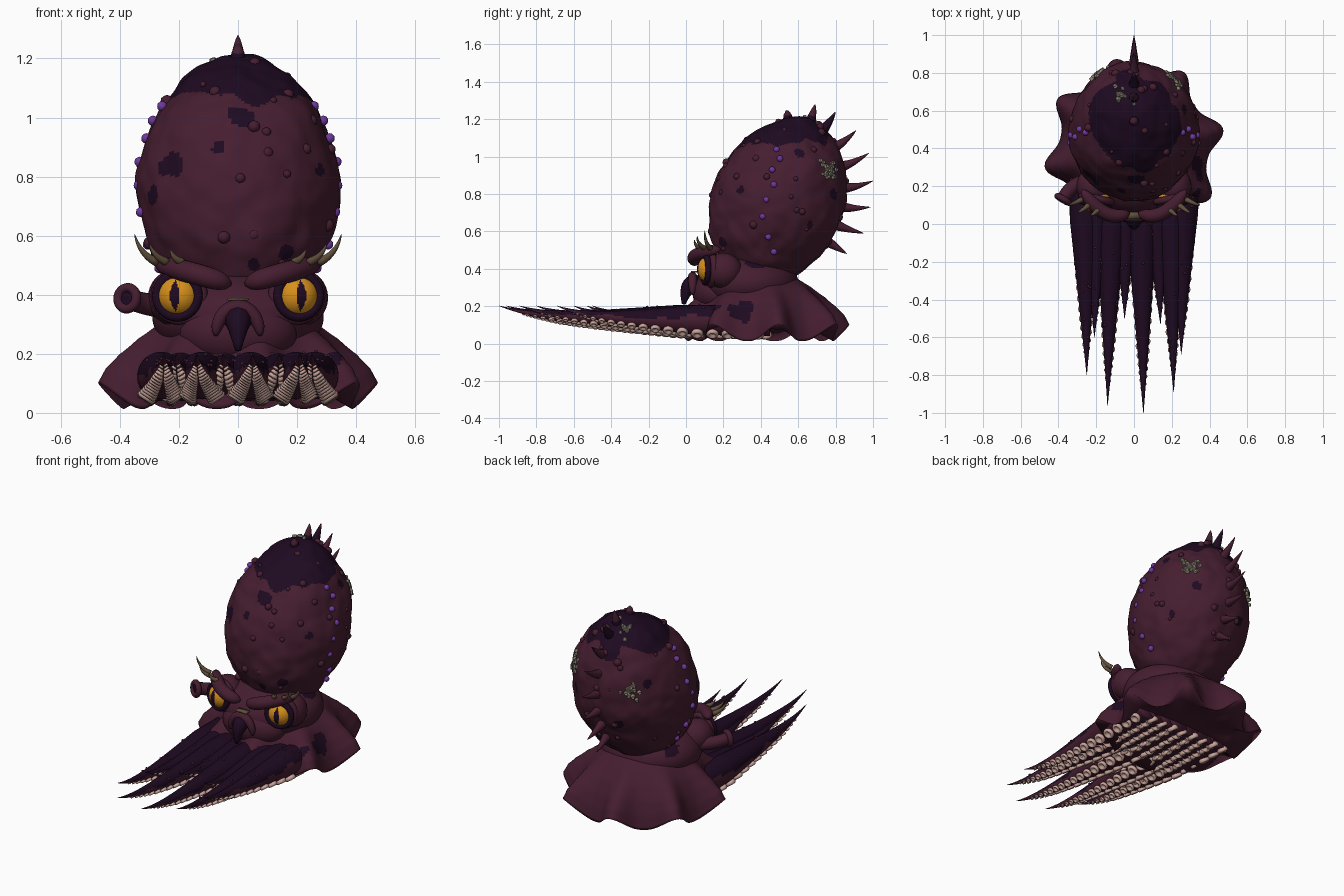
import bpy, bmesh, math, random
from mathutils import Vector, Matrix, noise

random.seed(4)
V = Vector
X, Y, Z = V((1, 0, 0)), V((0, 1, 0)), V((0, 0, 1))
if "Cube" in bpy.data.objects:
    bpy.data.objects.remove(bpy.data.objects["Cube"])


def material(name, rgb):
    m = bpy.data.materials.new(name)
    m.use_nodes = True
    m.diffuse_color = (*rgb, 1)
    b = m.node_tree.nodes["Principled BSDF"]
    b.inputs["Base Color"].default_value = (*rgb, 1)
    b.inputs["Roughness"].default_value = 0.7
    return m


SKIN = material("maroon skin", (0.06, 0.0125, 0.029))
DARK = material("dark purple skin", (0.013, 0.003, 0.015))
AMBER = material("amber eye", (0.68, 0.28, 0.012))
PINK = material("pale sucker", (0.6, 0.38, 0.335))
HORN = material("tan horn", (0.12, 0.08, 0.045))
GLOW = material("violet stud", (0.16, 0.04, 0.34))
SHELL = material("grey barnacle", (0.22, 0.21, 0.15))


def make(name, bm, mats, rule=None):
    """Finish a mesh; rule(face) chooses the material slot."""
    bmesh.ops.remove_doubles(bm, verts=bm.verts, dist=1e-5)
    bmesh.ops.recalc_face_normals(bm, faces=bm.faces)
    bm.normal_update()
    for f in bm.faces:
        f.smooth = True
        if rule:
            f.material_index = int(rule(f))
    me = bpy.data.meshes.new(name)
    bm.to_mesh(me)
    bm.free()
    for m in mats:
        me.materials.append(m)
    bpy.context.collection.objects.link(bpy.data.objects.new(name, me))


def at(p, n, s=1):
    return Matrix.Translation(p) @ V(n).to_track_quat("Z", "Y").to_matrix().to_4x4() @ Matrix.Scale(s, 4)


def ball(bm, c, radii, seg=24, rings=16):
    m = Matrix.Translation(c) @ Matrix.Diagonal((*radii, 1))
    bmesh.ops.create_uvsphere(bm, u_segments=seg, v_segments=rings, radius=1, matrix=m)


def bump(bm, c, r):
    bmesh.ops.create_icosphere(bm, subdivisions=2, radius=r, matrix=Matrix.Translation(c))


def skin_rings(bm, rings):
    for a, b in zip(rings, rings[1:]):
        for i in range(len(a)):
            j = (i + 1) % len(a)
            bm.faces.new((a[i], a[j], b[j], b[i]))


def lathe(bm, profile, matrix, n=12):
    skin_rings(bm, [[bm.verts.new(matrix @ V((r * math.cos(a), r * math.sin(a), z)))
                     for a in (math.tau * i / n for i in range(n))] for r, z in profile])


def ring(bm, p, n, major, minor):
    prof = [(major + minor * math.cos(a), minor * math.sin(a)) for a in (math.tau * i / 12 for i in range(13))]
    lathe(bm, prof, at(p, n), 32)


def frame(path, t, up):
    tan = (path(t + 0.01) - path(t - 0.01)).normalized()
    side = tan.cross(up).normalized()
    return side, side.cross(tan)


def tube(bm, path, radius, up=Z, n=12, sides=12):
    rings = []
    for k in range(n + 1):
        t = k / n
        s, u = frame(path, t, up)
        rings.append([bm.verts.new(path(t) + radius(t) * (s * math.cos(a) + u * math.sin(a)))
                      for a in (math.tau * i / sides for i in range(sides))])
    skin_rings(bm, rings)
    bm.faces.new(rings[0])
    bm.faces.new(rings[-1])


def bez(a, b, c):
    a, b, c = V(a), V(b), V(c)
    return lambda t: a * (1 - t) ** 2 + b * 2 * t * (1 - t) + c * t * t


def taper(r):
    return lambda t: r * (1 - t) ** 0.8 + 0.001


def capsule(r):
    return lambda t: r * max(0.05, 1 - abs(2 * t - 1) ** 4) ** 0.5


def spotted(f, spots):
    c = f.calc_center_median()
    return any((c - V(p)).length < r * (1 + 0.5 * noise.noise(c * 16)) for p, r in spots)


# Mantle: a tilted egg with helpers to find its surface
C, RAD = V((0, 0.495, 0.77)), V((0.342, 0.352, 0.465))
TILT = Matrix.Rotation(math.radians(-24), 3, "X")


def on_mantle(p):
    q = TILT.inverted() @ (V(p) - C)
    q = V([a / b for a, b in zip(q, RAD)]).normalized()
    n = TILT @ V([a / b for a, b in zip(q, RAD)])
    slim = 1 - 0.14 * max(0, q.z) ** 2
    return C + TILT @ V((q.x * RAD.x * slim, q.y * RAD.y * slim, q.z * RAD.z)), n.normalized()


def mantle_side(y, z, s):
    q = TILT.inverted() @ (V((0, y, z)) - C)
    x = RAD.x * max(0.02, 1 - (q.y / RAD.y) ** 2 - (q.z / RAD.z) ** 2) ** 0.5
    return on_mantle((s * x, y, z))


bm = bmesh.new()
ball(bm, (0, 0, 0), (1, 1, 1), 180, 130)
for v in bm.verts:
    p, n = on_mantle(C + TILT @ V([a * b for a, b in zip(v.co, RAD)]))
    v.co = p + n * (0.014 * noise.noise(p * 7) + 0.006 * noise.noise(p * 16))
spots = [(on_mantle(p)[0], r) for p, r in [
    ((0.02, 0.24, 0.99), 0.045), ((-0.07, 0.17, 0.9), 0.026), ((-0.22, 0.25, 0.84), 0.05),
    ((0.15, 0.22, 0.56), 0.03), ((0.04, 0.22, 0.55), 0.027), ((-0.28, 0.3, 0.74), 0.03),
    ((0.3, 0.27, 0.82), 0.028), ((0.26, 0.6, 1.0), 0.03), ((0.2, 0.8, 0.8), 0.032),
    ((-0.25, 0.72, 0.9), 0.03), ((0.3, 0.68, 0.62), 0.025), ((-0.12, 0.82, 0.66), 0.03)]]


def mantle_rule(f):
    c = f.calc_center_median()
    return c.z > 1.075 + 0.07 * noise.noise(c * 10) or spotted(f, spots)


make("mantle", bm, [SKIN, DARK], mantle_rule)

# Warts, violet studs and barnacles on the mantle
bm = bmesh.new()
for i in range(50):
    d = V((random.gauss(0, 1), random.gauss(0, 1), random.gauss(0, 1)))
    p, n = on_mantle(C + d)
    r = random.uniform(0.01, 0.024)
    bump(bm, p - n * r * 0.3, r)
make("mantle_warts", bm, [SKIN])

bm = bmesh.new()
for s in (-1, 1):
    for y, z in [(0.48, 1.04), (0.5, 0.99), (0.46, 0.93), (0.47, 0.85),
                 (0.43, 0.77), (0.41, 0.68), (0.44, 0.57), (0.47, 0.49)]:
        bump(bm, mantle_side(y, z, s)[0], 0.0175)
make("violet_studs", bm, [GLOW])

bm = bmesh.new()
for c, count in [((0.22, 0.77, 0.93), 26), ((-0.1, 0.7, 1.2), 8), ((-0.17, 0.76, 0.86), 16), ((-0.04, 0.64, 1.2), 4)]:
    for i in range(count):
        p, n = on_mantle(V(c) + V([random.gauss(0, 0.026) for k in range(3)]))
        lathe(bm, [(1, -0.5), (0.7, 1), (0.5, 1), (0.4, 0.6), (0, 0.6)], at(p, n, random.uniform(0.01, 0.016)), 8)
make("barnacles", bm, [SHELL])

# Row of spikes down the back
bm = bmesh.new()
for y, z in [(0.53, 1.24), (0.69, 1.28), (0.8, 1.24), (0.91, 1.14), (0.98, 1.02),
             (1.0, 0.87), (0.985, 0.73), (0.95, 0.59), (0.86, 0.48)]:
    p, n = on_mantle((0, y, z - 0.02))
    tip = V((0, y, z))
    tube(bm, bez(p - n * 0.02, p + n * 0.04, tip), taper(0.029), X, 6, 10)
make("back_spikes", bm, [SKIN, DARK], lambda f: 1.12 < f.calc_center_median().z < 1.22)

# Head and muzzle
bm = bmesh.new()
ball(bm, (0, 0.33, 0.325), (0.29, 0.27, 0.165), 80, 50)
ball(bm, (0, 0.165, 0.27), (0.2, 0.13, 0.12), 32, 20)
for s in (-1, 1):
    ball(bm, (s * 0.215, 0.2, 0.39), (0.09, 0.1, 0.095))
make("head", bm, [SKIN, DARK], lambda f: spotted(f, [
    ((0.23, 0.37, 0.43), 0.045), ((-0.23, 0.45, 0.41), 0.045)]))


# Fluted web skirt with a closed underside
def dense(profile, k=5):
    out = [V(a).lerp(V(b), i / k) for a, b in zip(profile, profile[1:]) for i in range(k)]
    return [tuple(p) for p in out] + [profile[-1]]


bm = bmesh.new()
lathe(bm, dense([(0.14, 0.385), (0.2, 0.345), (0.26, 0.305), (0.325, 0.245), (0.375, 0.18), (0.41, 0.115), (0.43, 0.05)])
      + [(0.3, 0.075), (0.15, 0.085), (0, 0.09)], Matrix.Identity(4), 160)
for v in bm.verts:
    a = 8 * (math.atan2(v.co.y, v.co.x) - math.radians(12))
    wave = math.cos(a) + 0.18 * math.cos(2 * a)
    k = max(0, min(1, (math.hypot(v.co.x, v.co.y) - 0.2) / 0.23))
    v.co.x *= 1 + 0.105 * wave * k
    v.co.y *= 1 + 0.105 * wave * k
    v.co.z += 0.045 * wave * k ** 4
    v.co.y += 0.4
make("web_skirt", bm, [SKIN, DARK], lambda f: spotted(f, [
    ((0.36, 0.3, 0.18), 0.065), ((0.33, 0.15, 0.2), 0.03)]))

# Tentacles with two staggered rows of suckers each
TIPS = [(-0.25, -0.8), (-0.21, -0.6), (-0.14, -0.96), (-0.05, -0.5),
        (0.05, -1.0), (0.14, -0.53), (0.21, -0.89), (0.25, -0.69)]
suckers, warts = bmesh.new(), bmesh.new()
for i, (tx, ty) in enumerate(TIPS):
    bx = -0.265 + 0.53 * i / 7

    def path(t):
        return V((bx + (tx - bx) * t, 0.45 + (ty - 0.45) * t, 0.12 + 0.02 * t + 0.062 * abs(t) ** 7))

    def radius(t):
        return min(0.08, 0.12 * (1 - t) + 0.001)

    def dorsal(f):
        c = f.calc_center_median()
        return f.normal.z > 0.1 + 2 * max(0, c.y) + 0.5 * noise.noise(c * 11)

    bm = bmesh.new()
    tube(bm, path, radius, Z, 64, 28)
    make(f"tentacle_{i + 1}", bm, [SKIN, DARK], dorsal)
    t, side = 0.02, 1
    while t < 0.92:
        s, u = frame(path, t, Z)
        r = radius(t)
        n = s * side * 0.55 - u * 0.83
        lathe(suckers, [(0.7, -0.3), (0.98, 0.1), (1, 0.4), (0.8, 0.65), (0.55, 0.6), (0.4, 0.3), (0, 0.25)],
              at(path(t) + n * r, n, min(0.25 * r + 0.013, 0.7 * r)), 16)
        side = -side
        t += (0.32 * r + 0.015) / (0.45 - ty)
    for k in range(9):
        t = random.uniform(0.25, 0.85)
        s, u = frame(path, t, Z)
        a = random.uniform(-1, 1)
        bump(warts, path(t) + radius(t) * (s * math.sin(a) + u * math.cos(a)), 0.007)
make("suckers", suckers, [PINK])
make("tentacle_warts", warts, [SKIN])

# Eyes with slit pupils, lids, brows and brow horns
for s, side in ((1, "left"), (-1, "right")):
    look = V((s * 0.22, -1, 0)).normalized()
    across = look.cross(Z)
    c = V((s * 0.2, 0.13, 0.397))
    bm = bmesh.new()
    ball(bm, c, (0.072, 0.072, 0.072), 96, 64)

    def pupil(f):
        d = f.calc_center_median() - c
        return d.dot(look) > 0 and abs(d.dot(across)) < 0.016 * (1 - (d.z / 0.054) ** 2)

    make(side + "_eye", bm, [AMBER, DARK], pupil)
    bm = bmesh.new()
    ring(bm, c + look * 0.026, look, 0.071, 0.017)
    make(side + "_eyelid", bm, [DARK])
    bm = bmesh.new()
    ring(bm, c - look * 0.005, look, 0.08, 0.019)
    make(side + "_eye_socket", bm, [SKIN])
    bm = bmesh.new()
    tube(bm, bez((s * 0.025, 0.06, 0.435), (s * 0.15, -0.005, 0.475), (s * 0.275, 0.18, 0.505)), capsule(0.037), Z, 16, 14)
    make(side + "_brow", bm, [SKIN])
    bm = bmesh.new()
    for x, y, dx, dy, dz in [(0.275, 0.13, 0.075, -0.03, 0.095), (0.24, 0.1, 0.06, -0.04, 0.065), (0.19, 0.075, 0.04, -0.03, 0.045)]:
        a = V((s * x, y, 0.51))
        tube(bm, bez(a, a + V((s * dx * 0.8, dy, dz * 0.3)), a + V((s * dx, dy, dz))), taper(0.014), Y, 8, 8)
    make(side + "_brow_horns", bm, [HORN])

# Beak with its hood and bridge
bm = bmesh.new()
tube(bm, bez((0, 0.06, 0.315), (0, 0, 0.335), (0, -0.012, 0.21)), lambda t: 0.05 - 0.04 * t ** 2, X, 10, 10)
make("beak", bm, [DARK])
bm = bmesh.new()
tube(bm, lambda t: V((0.075 * math.cos(math.pi * t), 0.035, 0.26 + 0.1 * math.sin(math.pi * t))), capsule(0.024), Y, 20, 12)
make("beak_hood", bm, [SKIN])
bm = bmesh.new()
bmesh.ops.create_cube(bm, size=1, matrix=Matrix.Translation((0, 0.045, 0.385)) @ Matrix.Diagonal((0.07, 0.035, 0.009, 1)))
make("beak_bridge", bm, [HORN])

# Siphon tube on the right side
bm = bmesh.new()
end, aim = V((-0.375, 0.13, 0.388)), V((-0.5, -0.85, 0.1)).normalized()
tube(bm, bez((-0.2, 0.24, 0.35), (-0.34, 0.22, 0.37), end), lambda t: 0.04 - 0.006 * t, Z, 10, 16)
ring(bm, end, aim, 0.036, 0.016)
make("siphon", bm, [SKIN])
bm = bmesh.new()
lathe(bm, [(0.03, 0.004), (0, 0.006)], at(end, aim), 20)
make("siphon_opening", bm, [DARK])
